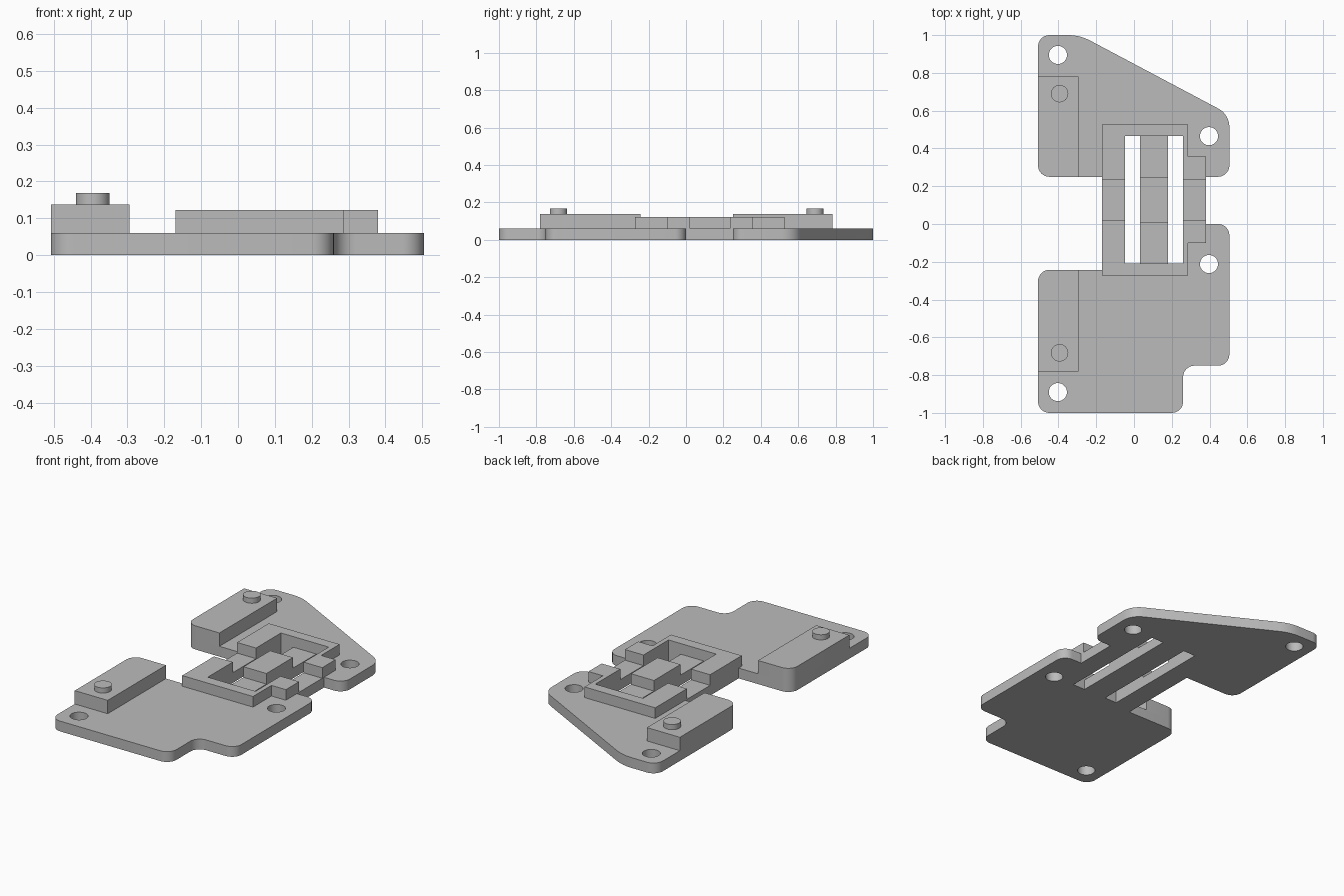
import bpy
import bmesh
from math import radians, pi, cos, sin, tan
from mathutils import Vector

cube = bpy.data.objects.get("Cube")
if cube:
    bpy.data.objects.remove(cube, do_unlink=True)

grey = bpy.data.materials.new("plain grey")
grey.use_nodes = True
colour = (0.5, 0.5, 0.5, 1)
grey.diffuse_color = colour
grey.node_tree.nodes["Principled BSDF"].inputs["Base Color"].default_value = colour


def rounded(corners, steps=8):
    """Outline from (x, y) or (x, y, fillet radius) corners."""
    out = []
    for i, c in enumerate(corners):
        p = Vector(c[:2])
        r = c[2] if len(c) > 2 else 0
        if not r:
            out.append(p)
            continue
        a = (Vector(corners[i - 1][:2]) - p).normalized()
        b = (Vector(corners[(i + 1) % len(corners)][:2]) - p).normalized()
        half = a.angle(b) / 2
        centre = p + (a + b).normalized() * r / sin(half)
        start = p + a * r / tan(half) - centre
        end = p + b * r / tan(half) - centre
        sweep = pi - 2 * half
        for k in range(steps + 1):
            t = k / steps
            out.append(centre + (start * sin((1 - t) * sweep) + end * sin(t * sweep)) / sin(sweep))
    return out


def circle(x, y, r, n=32):
    return [Vector((x + r * cos(2 * pi * k / n), y + r * sin(2 * pi * k / n))) for k in range(n)]


def rect(x0, x1, y0, y1):
    return [Vector(p) for p in ((x0, y0), (x1, y0), (x1, y1), (x0, y1))]


def slab(name, loops, z0, z1):
    """Extrude an outline, with any further loops cut through as holes."""
    bm = bmesh.new()
    edges = []
    for loop in loops:
        vs = [bm.verts.new((p.x, p.y, z0)) for p in loop]
        edges += [bm.edges.new((vs[i - 1], v)) for i, v in enumerate(vs)]
    if len(loops) == 1:
        bm.faces.new(vs)
    else:
        bmesh.ops.triangle_fill(bm, use_beauty=True, edges=edges, normal=(0, 0, 1))
    res = bmesh.ops.extrude_face_region(bm, geom=bm.faces[:], use_keep_orig=True)
    top = [g for g in res["geom"] if isinstance(g, bmesh.types.BMVert)]
    bmesh.ops.translate(bm, vec=(0, 0, z1 - z0), verts=top)
    bmesh.ops.recalc_face_normals(bm, faces=bm.faces[:])
    mesh = bpy.data.meshes.new(name)
    bm.to_mesh(mesh)
    bm.free()
    mesh.materials.append(grey)
    obj = bpy.data.objects.new(name, mesh)
    bpy.context.collection.objects.link(obj)
    bpy.ops.object.select_all(action="DESELECT")
    obj.select_set(True)
    bpy.context.view_layer.objects.active = obj
    bpy.ops.object.shade_smooth_by_angle(angle=radians(30))
    return obj


BASE, FRAME, BLOCK, PEG = 0.06, 0.122, 0.138, 0.168
L, R, F = -0.508, 0.505, 0.06

# Base plate: two lobes joined by a neck, with screw holes and two slots
outline = rounded([
    (L, -1, F), (0.26, -1, F), (0.26, -0.75, F), (R, -0.75, F),
    (R, 0, F), (0.38, 0), (0.38, 0.25), (R, 0.25, F),
    (R, 0.58, 0.11), (-0.287, 1, 0.25), (L, 1, F), (L, 0.25, F),
    (-0.17, 0.25), (-0.17, -0.243), (L, -0.243, F)])
holes = [circle(x, y, 0.048) for x, y in
         ((-0.403, 0.895), (0.397, 0.465), (-0.403, -0.89), (0.397, -0.212))]
slots = [rect(x, x + 0.08, -0.21, 0.465) for x in (-0.048, 0.18)]
slab("base_plate", [outline] + holes + slots, 0, BASE)

# Raised frame: one U-shaped half, mirrored about the middle of the neck
MID = 0.1275
half_frame = [(-0.17, 0.107), (-0.048, 0.107), (-0.048, 0.3375), (0.26, 0.3375),
              (0.26, 0.107), (0.38, 0.107), (0.38, 0.229), (0.287, 0.229),
              (0.287, 0.399), (-0.17, 0.399)]
for name, s in (("back_frame", 1), ("front_frame", -1)):
    slab(name, [rounded([(x, MID + s * y) for x, y in half_frame])], BASE, FRAME)

# Centre block on the bar between the slots
slab("centre_block", [rect(0.032, 0.18, 0.005, 0.25)], BASE, FRAME)

# Side blocks with locating pegs
for name, inner, outer, peg in (("back", 0.25, 0.782, 0.69), ("front", -0.243, -0.78, -0.682)):
    shape = rounded([(L, inner, F), (-0.295, inner), (-0.295, outer), (L, outer)])
    slab(name + "_block", [shape], BASE, BLOCK)
    slab(name + "_peg", [circle(-0.394, peg, 0.046)], BLOCK, PEG)
